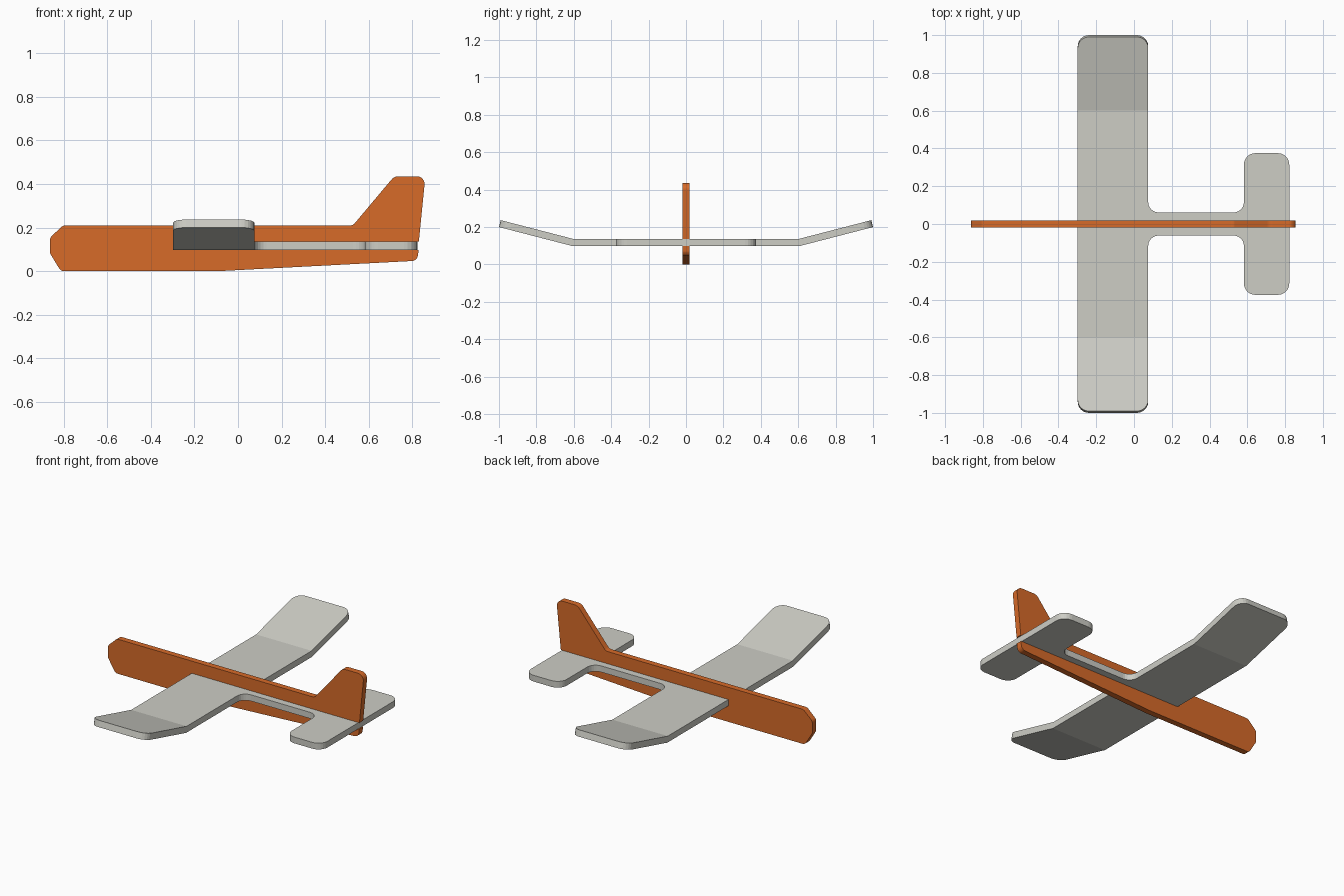
import bpy, bmesh, math
from mathutils import Vector

cube = bpy.data.objects.get("Cube")
if cube:
    bpy.data.objects.remove(cube, do_unlink=True)


def material(name, color):
    mat = bpy.data.materials.new(name)
    mat.use_nodes = True
    mat.diffuse_color = color
    bsdf = next(n for n in mat.node_tree.nodes if n.type == 'BSDF_PRINCIPLED')
    bsdf.inputs["Base Color"].default_value = color
    return mat


def rounded(points, steps=6):
    """Outline from (a, b, radius) corners, each corner filleted by an arc."""
    out = []
    n = len(points)
    for i, (a, b, r) in enumerate(points):
        p = Vector((a, b))
        if r == 0:
            out.append(p)
            continue
        u = (Vector(points[i - 1][:2]) - p).normalized()
        v = (Vector(points[(i + 1) % n][:2]) - p).normalized()
        half = u.angle(v) / 2
        centre = p + (u + v).normalized() * (r / math.sin(half))
        start = p + u * (r / math.tan(half)) - centre
        end = p + v * (r / math.tan(half)) - centre
        sweep = start.angle_signed(end)
        for k in range(steps + 1):
            t = -sweep * k / steps
            c, s = math.cos(t), math.sin(t)
            out.append(centre + Vector((start.x * c - start.y * s,
                                        start.x * s + start.y * c)))
    return out


def slab(outline, place, thickness):
    """Closed plate: the outline placed in space and extruded."""
    bm = bmesh.new()
    face = bm.faces.new([bm.verts.new(place(p)) for p in outline])
    moved = bmesh.ops.extrude_face_region(bm, geom=[face])["geom"]
    bmesh.ops.translate(bm, vec=thickness,
                        verts=[g for g in moved if isinstance(g, bmesh.types.BMVert)])
    bmesh.ops.recalc_face_normals(bm, faces=bm.faces)
    return bm


def finish(bm, name, mat):
    bmesh.ops.recalc_face_normals(bm, faces=bm.faces)
    mesh = bpy.data.meshes.new(name)
    bm.to_mesh(mesh)
    bm.free()
    mesh.materials.append(mat)
    obj = bpy.data.objects.new(name, mesh)
    bpy.context.collection.objects.link(obj)
    return obj


orange = material("orange foam", (0.68, 0.145, 0.022, 1))
white = material("off white foam", (0.61, 0.61, 0.56, 1))

LOW, HIGH = 0.098, 0.136      # wing plate bottom and top
FRONT, REAR = -0.298, 0.075   # wing leading and trailing edges

# Fuselage and fin, with a slot for the wing plate
profile = rounded([
    (-0.812, 0.0, 0.03), (-0.862, 0.082, 0.03), (-0.862, 0.154, 0.03),
    (-0.802, 0.21, 0.03), (0.527, 0.21, 0.03), (0.716, 0.435, 0.04),
    (0.859, 0.435, 0.035), (0.829, HIGH, 0), (FRONT, HIGH, 0),
    (FRONT, LOW, 0), (0.828, LOW, 0), (0.822, 0.048, 0.03), (-0.1, 0.0, 0.1)])
half_width = 0.018
bm = slab(profile, lambda p: (p.x, -half_width, p.y), (0, 2 * half_width, 0))
finish(bm, "fuselage_and_fin", orange)

# Wing, boom and tailplane in one plate, mirrored across the centre line
CREASE, ANGLE = 0.605, math.radians(14.5)
tip = CREASE + 0.395 / math.cos(ANGLE)
side = [(FRONT, tip, 0.06), (REAR, tip, 0.06), (REAR, 0.061, 0.055),
        (0.582, 0.061, 0.055), (0.582, 0.375, 0.06), (0.822, 0.375, 0.06)]
corners = side + [(x, -y, r) for x, y, r in reversed(side)]
bm = slab(rounded(corners), lambda p: (p.x, p.y, LOW), (0, 0, HIGH - LOW))

# Fold the wing tips upward with a mitred crease
for sign in (1, -1):
    bmesh.ops.bisect_plane(bm, geom=bm.verts[:] + bm.edges[:] + bm.faces[:],
                           plane_co=(0, sign * CREASE, 0), plane_no=(0, 1, 0))
for v in bm.verts:
    d = abs(v.co.y) - CREASE
    h = v.co.z - LOW
    sign = math.copysign(1, v.co.y)
    if abs(d) < 0.001:
        v.co.y = sign * (CREASE - h * math.tan(ANGLE / 2))
    elif d > 0:
        v.co.y = sign * (CREASE + d * math.cos(ANGLE) - h * math.sin(ANGLE))
        v.co.z = LOW + d * math.sin(ANGLE) + h * math.cos(ANGLE)
finish(bm, "wing_and_tailplane", white)
